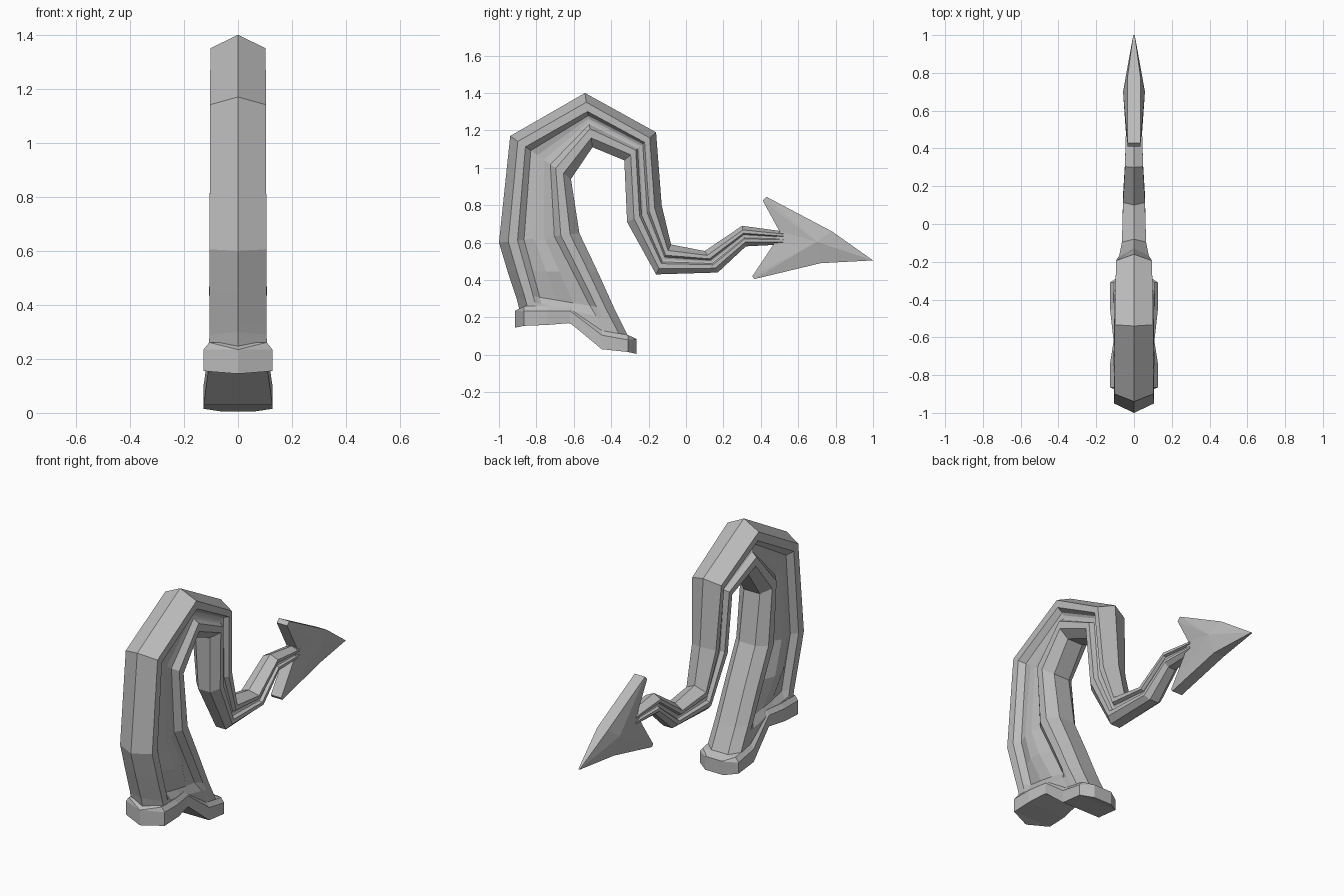
import bpy
import bmesh
from mathutils import Vector

cube = bpy.data.objects.get("Cube")
if cube:
    bpy.data.objects.remove(cube, do_unlink=True)

grey = bpy.data.materials.new("plain grey")
grey.use_nodes = True
colour = (0.5, 0.5, 0.5, 1)
grey.diffuse_color = colour
grey.node_tree.nodes["Principled BSDF"].inputs["Base Color"].default_value = colour


def finish(name, bm):
    bmesh.ops.remove_doubles(bm, verts=bm.verts, dist=0.0005)
    bmesh.ops.recalc_face_normals(bm, faces=bm.faces)
    mesh = bpy.data.meshes.new(name)
    bm.to_mesh(mesh)
    bm.free()
    mesh.materials.append(grey)
    obj = bpy.data.objects.new(name, mesh)
    bpy.context.collection.objects.link(obj)
    return obj


def loft(name, rings):
    """Skin a list of closed rings and cap both ends."""
    bm = bmesh.new()
    loops = [[bm.verts.new(p) for p in ring] for ring in rings]
    for a, b in zip(loops, loops[1:]):
        for i in range(len(a)):
            j = (i + 1) % len(a)
            bm.faces.new((a[i], a[j], b[j], b[i]))
    bm.faces.new(loops[0])
    bm.faces.new(loops[-1])
    return finish(name, bm)


def tail_ring(outer, inner, w, groove, middle):
    """Ridged outside, raised rims, sunken side panel, flat inside."""
    o, n = Vector((0, *outer)), Vector((0, *inner))
    width = (n - o).length
    corner = min(0.05, 0.2 * width)
    rim = min(0.10, 0.36 * width)
    sunk = min(0.135, 0.42 * width)
    third = (width - 2 * sunk) / 3
    half = [(corner, w), (rim, w), (sunk, w * groove),
            (sunk + third, w * middle), (sunk + 2 * third, w * middle),
            (width - sunk, w * groove), (width - rim, w),
            (width - corner, w), (width, w * 0.5)]
    side = [(0, 0)] + half + [(d, -x) for d, x in reversed(half)]
    axis = (n - o) / width
    return [o + axis * d + Vector((x, 0, 0)) for d, x in side]


# Curling tail: outer point, inner point, half width, groove, middle
stations = [
    ((-0.89, 0.24), (-0.30, 0.08), 0.108, 1, 1),
    ((-0.905, 0.30), (-0.35, 0.18), 0.106, 0.96, 0.96),
    ((-0.915, 0.33), (-0.38, 0.24), 0.106, 0.72, 0.76),
    ((-0.955, 0.45), (-0.47, 0.44), 0.105, 0.72, 1.03),
    ((-1.00, 0.60), (-0.57, 0.65), 0.105, 0.72, 0.9),
    ((-0.94, 1.17), (-0.615, 0.94), 0.104, 0.7, 0.66),
    ((-0.54, 1.40), (-0.50, 1.11), 0.102, 0.7, 0.62),
    ((-0.16, 1.19), (-0.33, 1.04), 0.095, 0.7, 0.65),
    ((-0.13, 0.80), (-0.315, 0.71), 0.078, 0.7, 0.65),
    ((-0.08, 0.59), (-0.16, 0.43), 0.064, 0.7, 0.65),
    ((0.10, 0.555), (0.17, 0.44), 0.058, 0.7, 0.65),
    ((0.30, 0.69), (0.32, 0.58), 0.048, 0.7, 0.65),
    ((0.52, 0.66), (0.52, 0.59), 0.042, 0.7, 0.65),
]
loft("tail", [tail_ring(*s) for s in stations])

# Stepped collar at the root: y, bottom, top, half width
collar = [
    (-0.915, 0.145, 0.235, 0.004),
    (-0.865, 0.155, 0.235, 0.127),
    (-0.74, 0.16, 0.235, 0.127),
    (-0.62, 0.17, 0.235, 0.108),
    (-0.45, 0.03, 0.105, 0.127),
    (-0.31, 0.015, 0.08, 0.127),
    (-0.265, 0.005, 0.085, 0.06),
]
rings = []
for y, low, high, w in collar:
    top = high + (0.026 if -0.9 < y < -0.3 else 0)
    rings.append([(-w, y, low), (w, y, low), (w, y, high),
                  (w * 0.84, y, top), (-w * 0.84, y, top), (-w, y, high)])
loft("root_collar", rings)

# Barbed arrow tip: edge outline with a raised ridge on each side
outline = [(1.0, 0.505), (0.78, 0.66), (0.43, 0.845), (0.41, 0.825),
           (0.50, 0.66), (0.465, 0.585), (0.355, 0.42), (0.365, 0.405),
           (0.72, 0.49)]
bm = bmesh.new()
sides = []
for s in (1, -1):
    edge = [bm.verts.new((s * (0.004 if y > 0.9 else 0.034), y, z))
            for y, z in outline]
    peak = bm.verts.new((s * 0.058, 0.70, 0.605))
    for i in range(len(edge)):
        bm.faces.new((edge[i], edge[(i + 1) % len(edge)], peak))
    sides.append(edge)
left, right = sides
for i in range(len(left)):
    j = (i + 1) % len(left)
    bm.faces.new((left[i], left[j], right[j], right[i]))
finish("arrow_tip", bm)
